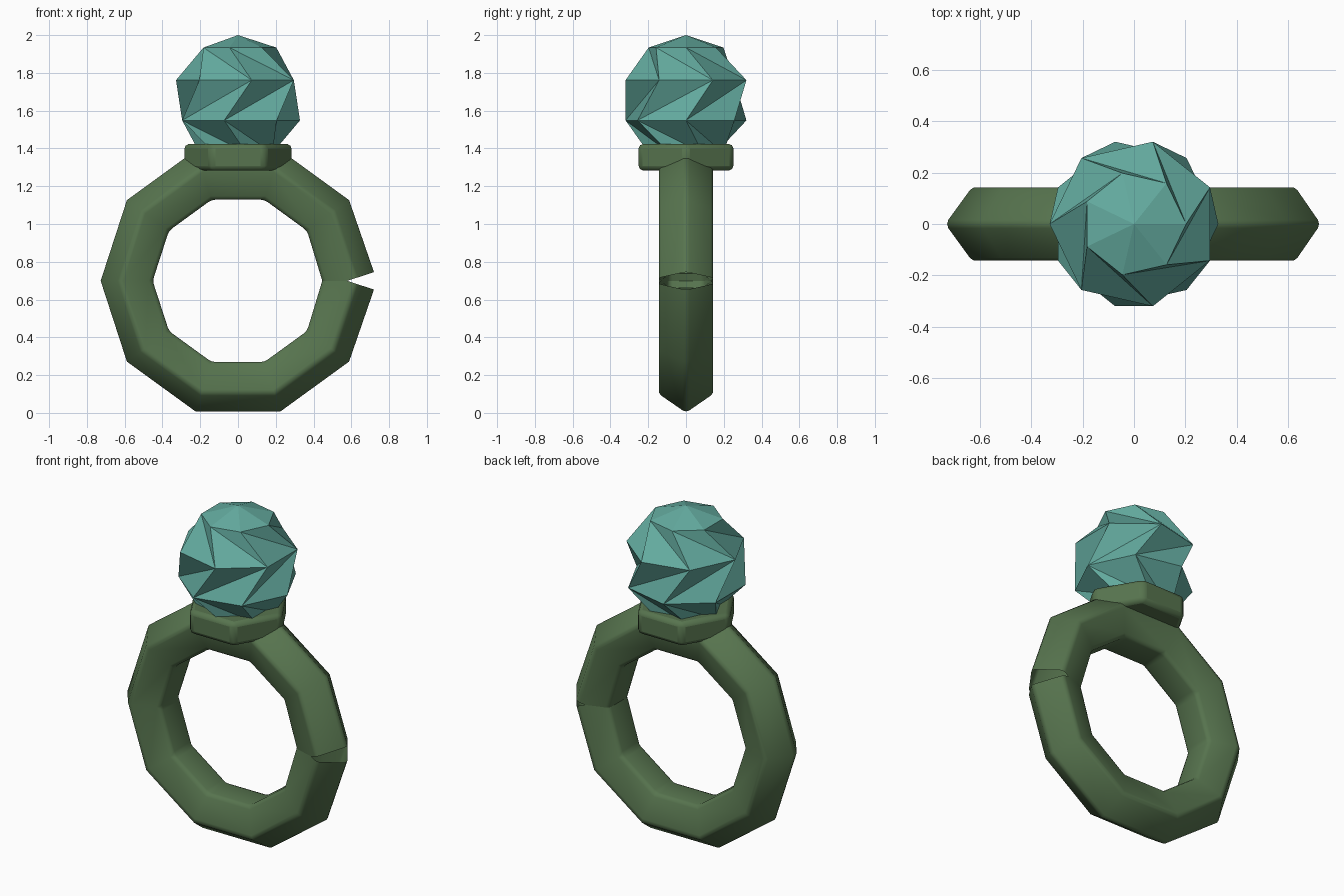
import bpy, bmesh
from math import sin, cos, pi

if "Cube" in bpy.data.objects:
    bpy.data.objects.remove(bpy.data.objects["Cube"])


def material(name, rgb):
    m = bpy.data.materials.new(name)
    m.diffuse_color = (*rgb, 1)
    m.use_nodes = True
    m.node_tree.nodes["Principled BSDF"].inputs["Base Color"].default_value = m.diffuse_color
    return m


def make(name, verts, faces, mat, smooth=False, bevel=0.0, recalc=True):
    me = bpy.data.meshes.new(name)
    me.from_pydata(verts, [], faces)
    bm = bmesh.new()
    bm.from_mesh(me)
    if recalc:
        bmesh.ops.recalc_face_normals(bm, faces=bm.faces)
    bm.to_mesh(me)
    bm.free()
    for p in me.polygons:
        p.use_smooth = smooth
    me.materials.append(mat)
    ob = bpy.data.objects.new(name, me)
    bpy.context.collection.objects.link(ob)
    if bevel:
        b = ob.modifiers.new("soft_edges", 'BEVEL')
        b.width, b.segments = bevel, 2
        b.limit_method = 'ANGLE'
    return ob


green = material("band green", (0.095, 0.175, 0.077))
teal = material("gem teal", (0.127, 0.41, 0.35))

# Band: pentagon section swept round a decagon, left open with a split at +x
R, r, cz = 0.578, 0.156, 0.699
verts, faces = [], []
for i in range(11):
    a = 2 * pi * i / 10
    # end sections stand square to their own segment, opening the split
    t = a + (pi / 10 if i == 0 else -pi / 10 if i == 10 else 0)
    for j in range(5):
        b = 2 * pi * j / 5
        d = r * cos(b)
        verts.append((R * cos(a) + d * cos(t), r * sin(b),
                      cz + R * sin(a) + d * sin(t)))
for i in range(10):
    for j in range(5):
        k = (j + 1) % 5
        faces.append((i * 5 + j, i * 5 + k, i * 5 + 5 + k, i * 5 + 5 + j))
make("band", verts, faces, green, True, 0.02)

# Hexagonal setting under the gem
verts = [(0.29 * cos(i * pi / 3), 0.29 * sin(i * pi / 3), z)
         for z in (1.283, 1.424) for i in range(6)]
faces = [tuple(range(5, -1, -1)), tuple(range(6, 12))]
faces += [(i, (i + 1) % 6, 6 + (i + 1) % 6, 6 + i) for i in range(6)]
make("setting", verts, faces, green, True, 0.025)
bpy.context.view_layer.objects.active = bpy.data.objects["setting"]
bpy.data.objects["setting"].select_set(True)
bpy.ops.object.shade_smooth_by_angle(angle=pi / 6)

# Gem: seven-sided ball whose rings alternate by half a step, creased facets
G, gz, n = 0.345, 1.655, 7
verts, faces = [], []
for ring in range(1, 5):
    p = ring * pi / 5
    for k in range(n):
        a = 2 * pi * (k + 0.5 * ((ring + 1) % 2)) / n
        verts.append((G * sin(p) * cos(a), G * sin(p) * sin(a), gz + G * cos(p)))
verts += [(0, 0, gz + G), (0, 0, gz - G)]
for band in range(3):
    U = lambda k: band * n + k % n
    L = lambda k: (band + 1) * n + k % n
    for k in range(n):
        if band % 2 == 0:      # facets lean forwards
            faces += [(U(k), L(k + 1), U(k + 1)), (U(k), L(k), L(k + 1))]
        else:                  # facets lean backwards
            faces += [(U(k), U(k - 1), L(k - 1)), (U(k), L(k - 1), L(k))]
for k in range(n):
    q = (k + 1) % n
    faces += [(4 * n, k, q), (4 * n + 1, 3 * n + q, 3 * n + k)]
make("gem", verts, faces, teal)
